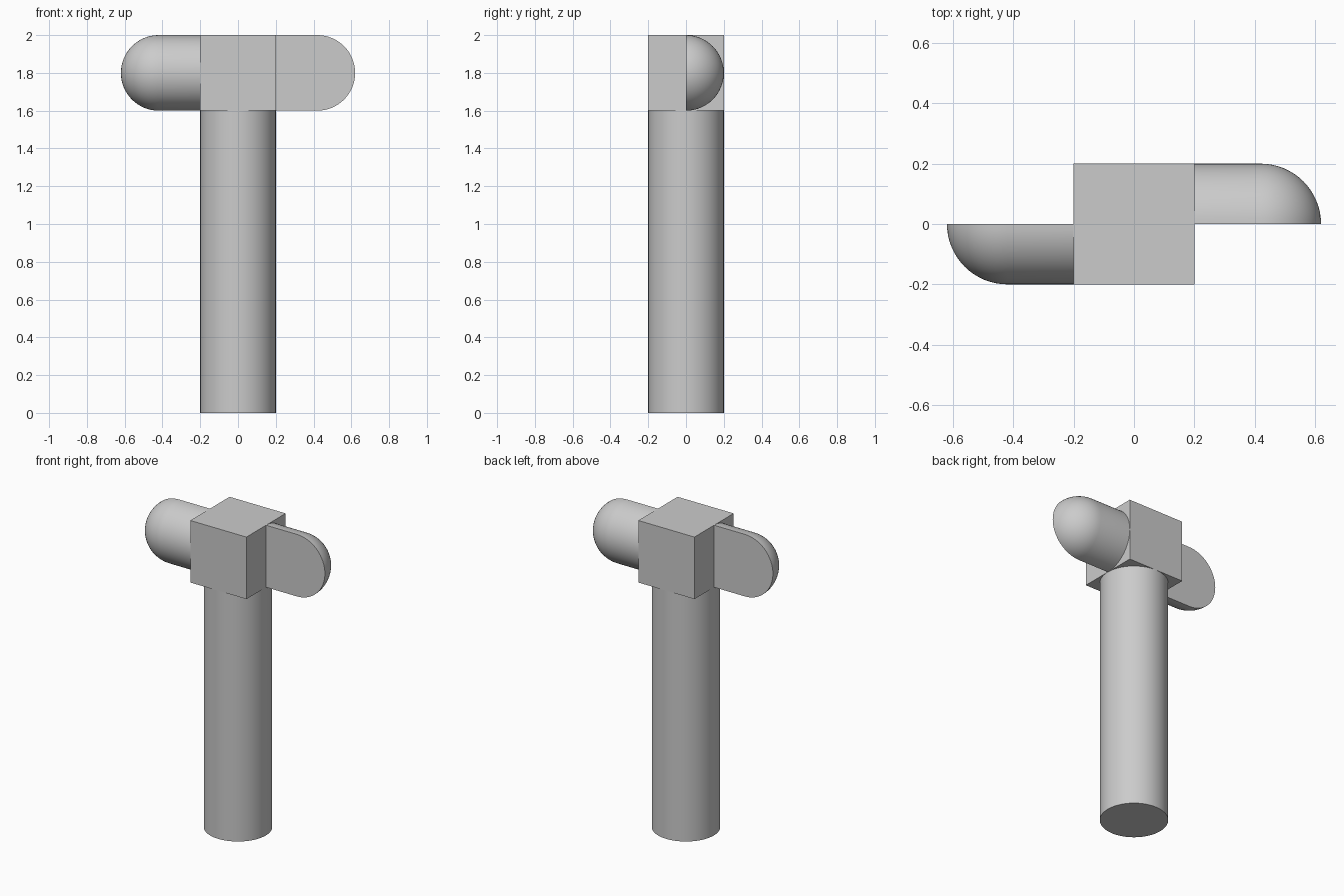
import bpy, bmesh, math
from mathutils import Matrix, Vector

cube = bpy.data.objects.get("Cube")
if cube:
    bpy.data.objects.remove(cube, do_unlink=True)

R = 0.2           # shared radius of post, hub and arms
HUB_Z = 1.8       # height of the hub centre
ARM_END = 0.42    # where each arm starts to round off

grey = bpy.data.materials.new("light_grey")
grey.use_nodes = True
grey.diffuse_color = (0.6, 0.6, 0.6, 1)
grey.node_tree.nodes["Principled BSDF"].inputs["Base Color"].default_value = grey.diffuse_color


def finish(bm, name, smooth=True):
    bmesh.ops.recalc_face_normals(bm, faces=bm.faces)
    mesh = bpy.data.meshes.new(name)
    bm.to_mesh(mesh)
    bm.free()
    mesh.materials.append(grey)
    obj = bpy.data.objects.new(name, mesh)
    bpy.context.collection.objects.link(obj)
    if smooth:
        bpy.ops.object.select_all(action='DESELECT')
        obj.select_set(True)
        bpy.context.view_layer.objects.active = obj
        bpy.ops.object.shade_smooth_by_angle(angle=math.radians(30))
    return obj


# Round post
bm = bmesh.new()
post_height = HUB_Z - R
bmesh.ops.create_cone(bm, cap_ends=True, segments=64, radius1=R, radius2=R,
                      depth=post_height,
                      matrix=Matrix.Translation((0, 0, post_height / 2)))
finish(bm, "post")

# Square hub on top of the post
bm = bmesh.new()
bmesh.ops.create_cube(bm, size=2 * R, matrix=Matrix.Translation((0, 0, HUB_Z)))
finish(bm, "hub", smooth=False)


# Half-round arm: profile swept half a turn, closed by a flat face
def make_arm(name, turn):
    bm = bmesh.new()
    steps = 16
    arc = [i * math.pi / 2 / steps for i in range(steps + 1)]
    profile = [(R, 0), (R, R)]
    profile += [(ARM_END + R * math.sin(a), R * math.cos(a)) for a in arc]
    verts = [bm.verts.new((x, 0, z)) for x, z in profile]
    edges = [bm.edges.new(pair) for pair in zip(verts, verts[1:])]
    bmesh.ops.spin(bm, geom=verts + edges, cent=(0, 0, 0), axis=(1, 0, 0),
                   angle=-math.pi, steps=32)
    bmesh.ops.remove_doubles(bm, verts=bm.verts, dist=1e-5)
    rim = [e for e in bm.edges if e.is_boundary]
    bmesh.ops.contextual_create(bm, geom=rim)
    bm.transform(Matrix.Translation((0, 0, HUB_Z)) @ Matrix.Rotation(turn, 4, 'Z'))
    finish(bm, name)


make_arm("left_arm", 0)
make_arm("right_arm", math.pi)
